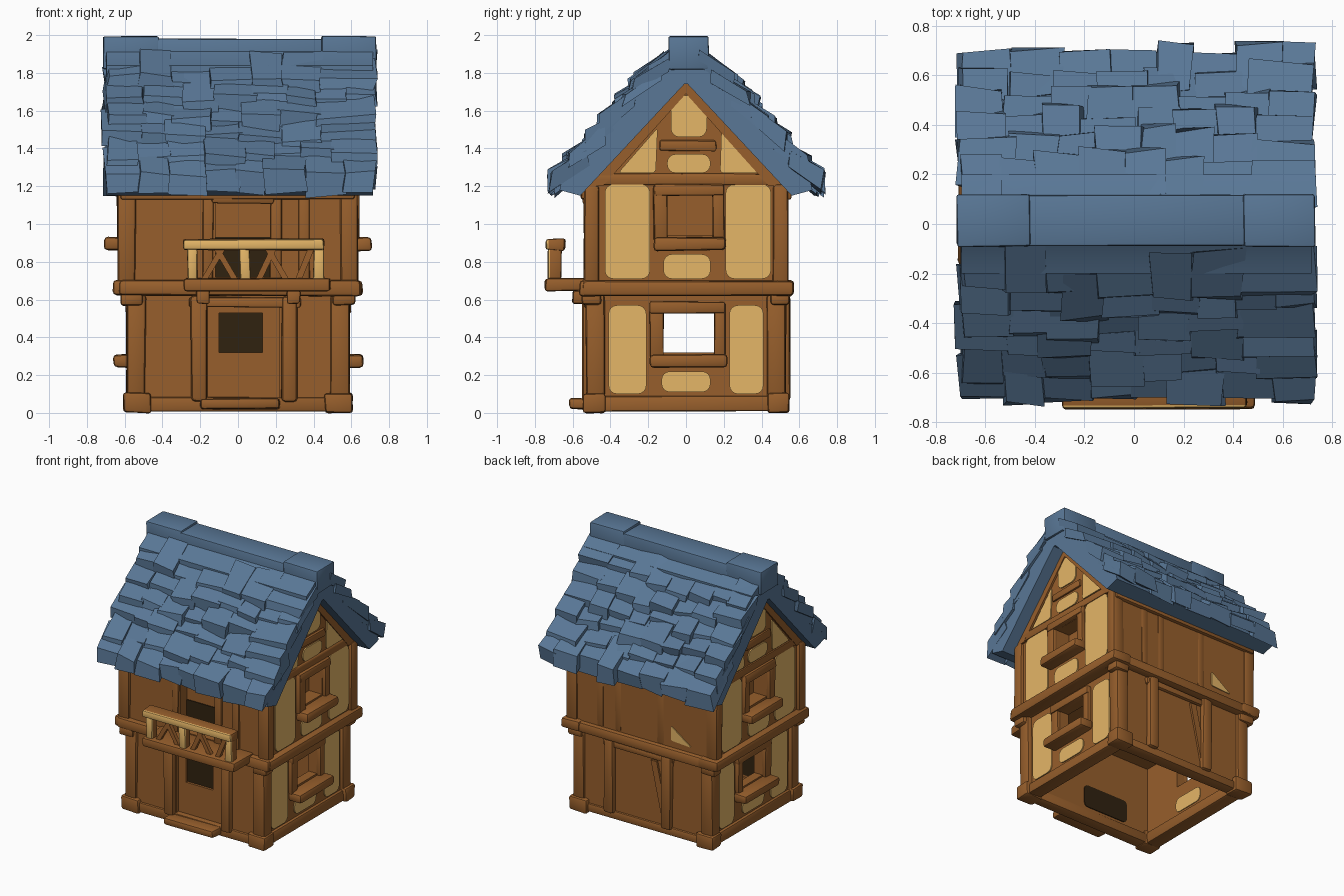
import bpy, bmesh, math, random
from mathutils import Vector, Matrix

random.seed(4)
cube = bpy.data.objects.get("Cube")
if cube:
    bpy.data.objects.remove(cube, do_unlink=True)


def material(name, *rgb):
    m = bpy.data.materials.new(name)
    m.use_nodes = True
    m.diffuse_color = (*rgb, 1)
    m.node_tree.nodes["Principled BSDF"].inputs["Base Color"].default_value = (*rgb, 1)
    return m


WOOD = material("brown wood", .31, .114, .025)
PLASTER = material("tan plaster", .78, .465, .135)
SLATE = material("blue slate", .1, .185, .305)
DARK = material("dark opening", .03, .016, .005)
parts = []


def finish(name, bm, *mats):
    bmesh.ops.recalc_face_normals(bm, faces=bm.faces)
    mesh = bpy.data.meshes.new(name)
    bm.to_mesh(mesh)
    bm.free()
    for m in mats:
        mesh.materials.append(m)
    ob = bpy.data.objects.new(name, mesh)
    bpy.context.collection.objects.link(ob)
    parts.append(ob)
    return ob


def jitter(verts, amount):
    for v in verts:
        v.co += Vector([random.uniform(-amount, amount) for _ in range(3)])


# Box from ranges along x, y, z, slightly crooked with worn edges
def box(name, x, y, z, mat=WOOD, bevel=.012, wobble=.005):
    bm = bmesh.new()
    bmesh.ops.create_cube(bm, size=1)
    for v in bm.verts:
        v.co = [r[0] + (c + .5) * (r[1] - r[0]) for c, r in zip(v.co, (x, y, z))]
    jitter(bm.verts, wobble)
    if bevel:
        bmesh.ops.bevel(bm, geom=bm.edges[:], offset=bevel, segments=2, profile=.5, affect='EDGES')
    return finish(name, bm, mat)


# Outline extruded along x (points are y, z) or along y (points are x, z)
def prism(name, pts, lo, hi, mat=WOOD, axis='x', rounding=0):
    bm = bmesh.new()
    verts = [bm.verts.new((lo, a, b) if axis == 'x' else (a, lo, b)) for a, b in pts]
    bm.faces.new(verts)
    if rounding:
        bmesh.ops.bevel(bm, geom=bm.verts[:], offset=rounding, segments=4, profile=.5, affect='VERTICES')
    ext = bmesh.ops.extrude_face_region(bm, geom=bm.faces[:])
    shift = Vector((hi - lo, 0, 0) if axis == 'x' else (0, hi - lo, 0))
    bmesh.ops.translate(bm, vec=shift, verts=[g for g in ext["geom"] if isinstance(g, bmesh.types.BMVert)])
    return finish(name, bm, mat)


def rect(a, b, c, d):
    return [(a, c), (b, c), (b, d), (a, d)]


def cut(ob, *ranges):
    cutter = box("cutter", *ranges, bevel=0, wobble=0)
    cutter.hide_render = True
    mod = ob.modifiers.new("cut", 'BOOLEAN')
    mod.operation, mod.solver, mod.object = 'DIFFERENCE', 'EXACT', cutter
    bpy.context.view_layer.update()
    ob.data = bpy.data.meshes.new_from_object(ob.evaluated_get(bpy.context.evaluated_depsgraph_get()))
    ob.modifiers.clear()
    parts.remove(cutter)
    bpy.data.objects.remove(cutter, do_unlink=True)


# Lower storey: hollow, open below, windows through both sides, front door
LOW_WIN = ((-.12, .15), (.32, .53))
UP_WIN = ((-.1, .14), (.94, 1.15))
lower = box("lower_walls", (-.56, .56), (-.51, .51), (.02, .64), bevel=0, wobble=0)
cut(lower, (-.49, .49), (-.44, .44), (-.1, .6))
cut(lower, (-1, 1), *LOW_WIN)
cut(lower, (-.16, .22), (-.6, -.485), (.08, .58))
cut(lower, (-.1, .13), (-.6, -.46), (.32, .53))
prism("door_window", rect(-.1, .13, .32, .53), -.467, -.46, DARK, 'y')
prism("inner_door_gap", rect(-.3, .08, .1, .27), -.44, -.434, DARK, 'y', .03)

# Upper storey with gables, recessed windows and balcony doorway
upper = prism("upper_walls", [(-.52, .62), (.53, .62), (.53, 1.2), (0, 1.77), (-.52, 1.2)], -.61, .61)
for side in (-1, 1):
    cut(upper, sorted((side * .5, side)), *UP_WIN)
cut(upper, (-.12, .17), (-.6, -.44), (.72, 1.12))
prism("balcony_doorway", rect(-.12, .17, .72, .93), -.447, -.441, DARK, 'y')

# Plaster panels on the gable sides
LOW_PANELS = [rect(-.41, -.21, .1, .57), rect(.23, .41, .1, .57), rect(-.13, .13, .11, .22)]
UP_PANELS = [rect(-.43, -.19, .71, 1.21), rect(.21, .45, .71, 1.21), rect(-.12, .13, .71, .84),
             rect(-.08, .11, 1.46, 1.68), rect(-.1, .13, 1.27, 1.37),
             [(-.36, 1.27), (-.16, 1.27), (-.15, 1.51)], [(.18, 1.27), (.39, 1.27), (.19, 1.57)]]


def span(s, a, b):
    return tuple(sorted((s * a, s * b)))


for s, tag in ((-1, "right"), (1, "left")):
    for pts in LOW_PANELS:
        prism(tag + "_lower_plaster", pts, s * .56, s * .568, PLASTER, rounding=.045)
    prism(tag + "_inner_plaster", LOW_PANELS[-1], s * .49, s * .484, PLASTER, rounding=.04)
    for pts in UP_PANELS:
        prism(tag + "_upper_plaster", pts, s * .61, s * .618, PLASTER, rounding=.045 if len(pts) > 3 else .02)

    # Window frames, lintels and sills
    for (y, z), x, out, label in ((LOW_WIN, .55, .66, "lower"), (UP_WIN, .6, .71, "upper")):
        name = tag + "_" + label + "_window_"
        for a, b in ((y[0] - .07, y[0]), (y[1], y[1] + .06)):
            box(name + "jamb", span(s, x, x + .04), (a, b), (z[0] - .03, z[1] + .05))
        box(name + "lintel", span(s, x, x + .045), (y[0] - .07, y[1] + .06), (z[1], z[1] + .06))
        box(name + "sill", span(s, x, out), (y[0] - .07, y[1] + .07), (z[0] - .08, z[0] - .01), bevel=.02)

    # Side timbers
    box(tag + "_base_beam", span(s, .48, .585), (-.5, .5), (.01, .09))
    box(tag + "_belt_beam", span(s, .5, .66), (-.55, .57), (.62, .7), bevel=.02)
    box(tag + "_tie_beam", span(s, .6, .625), (-.48, .48), (1.205, 1.265))
    box(tag + "_collar_beam", span(s, .6, .625), (-.14, .16), (1.385, 1.445))
    for t in (-1, 1):
        prism(tag + "_rake_timber", [(t * .52, 1.2), (0, 1.765), (0, 1.69), (t * .44, 1.2)], s * .6, s * .625)
        box(tag + "_lower_post", span(s, .49, .59), span(t, .43, .53), (.05, .63), bevel=.02)
        box(tag + "_upper_post", span(s, .54, .635), span(t, .46, .54), (.68, 1.21), bevel=.02)
        box(tag + "_corner_foot", span(s, .46, .605), span(t, .43, .545), (0, .105), bevel=.015)
        box(tag + "_post_cap", span(s, .5, .62), span(t, .45, .55), (.57, .64), bevel=.02)

# Front and back timbers
for s, tag in ((-1, "front"), (1, "back")):
    box(tag + "_base_beam", (-.5, .5), span(s, .43, .525), (.01, .08))
    box(tag + "_belt_beam", (-.63, .65), span(s, .46, .565), (.62, .7), bevel=.02)
    box(tag + "_lintel", (-.26, .33), span(s, .5, .535), (.56, .61))
    for x in (-.25, .23):
        box(tag + "_door_post", (x, x + .085), span(s, .5, .55), (.06, .62), bevel=.02)
    for x in (-.19, .17, .32):
        box(tag + "_upper_stud", (x, x + .06), span(s, .5, .535), (.7, 1.2))
    box(tag + "_eave_beam", (-.62, .62), span(s, .48, .555), (1.13, 1.2))
prism("back_plaster", [(-.25, .75), (-.25, .86), (-.42, .74)], .53, .537, PLASTER, 'y', .012)
prism("back_brace", [(-.22, .1), (-.17, .1), (-.07, .55), (-.12, .55)], .51, .525, WOOD, 'y')
box("doorway_lintel", (-.14, .19), (-.55, -.5), (1.11, 1.17))
box("door_step", (-.2, .22), (-.62, -.48), (.02, .075), bevel=.015)

# Balcony: deck, posts, rail and crossed balusters
box("balcony_deck", (-.29, .49), (-.745, -.5), (.645, .71), bevel=.015)
for x in (-.22, .26):
    box("balcony_bracket", (x, x + .07), (-.6, -.5), (.58, .65))


# Timber painted tan on its front, worn edges included
def tan_timber(name, *ranges):
    ob = box(name, *ranges, mat=PLASTER, bevel=.012)
    ob.data.materials.append(WOOD)
    for f in ob.data.polygons:
        f.material_index = int(f.normal.y > -.2)


tan_timber("balcony_rail", (-.29, .455), (-.745, -.64), (.86, .92))
for x in (-.27, .01, .4):
    tan_timber("balcony_post", (x, x + .055), (-.73, -.66), (.7, .87))
for a, b in ((-.2, -.1), (-.03, -.13), (.09, .17), (.24, .14), (.3, .37)):
    prism("baluster", [(a, .7), (a + .035, .7), (b + .035, .87), (b, .87)], -.71, -.68, WOOD, 'y')

# Roof body
half = [(.1, 1.88), (.65, 1.26), (.67, 1.18), (.56, 1.15)]
outline = half + [(0, 1.75)] + [(-y, z) for y, z in reversed(half)]
prism("roof_body", outline, -.695, .715, SLATE)

# Overlapping crooked shingles in rows, sloping but with upright lower ends
ROWS = 6
for s, tag in ((-1, "front"), (1, "back")):
    bm = bmesh.new()
    for row in range(ROWS):
        x = -.695 + random.uniform(-.015, .015)
        while x < .68:
            w = random.uniform(.13, .22)
            if x + w > .6:
                w = .72 - x
            k = row + random.uniform(-.2, .2) * (row > 0)
            thick = random.uniform(.07, .095) + .03 * (row == 0)
            reach = random.uniform(-.025, .015)
            centre = Vector((x + w / 2, s * (.62 - .087 * k + reach), 1.285 + .104 * k))
            shear = Matrix.Identity(4)
            shear[2][1] = -s * random.uniform(.6, .85)
            shape = Matrix.Diagonal((w + .01, .19, thick, 1))
            made = bmesh.ops.create_cube(bm, size=1, matrix=Matrix.Translation(centre) @ shear @ shape)
            jitter(made["verts"], .016)
            x += w
    finish(tag + "_shingles", bm, SLATE)

# Ridge caps and their flared skirt
skirt = [(.08, 1.92), (.13, 1.88), (.2, 1.84), (.2, 1.74)]
prism("ridge_skirt", skirt + [(-y, z) for y, z in reversed(skirt)], -.695, .715, SLATE)
for a, b, top in ((-.715, -.42, 1.995), (-.43, .45, 1.98), (.44, .73, 1.995)):
    box("ridge_cap", (a, b), (-.09, .12), (1.82, top), SLATE, .01, .004)

# Soft shading with sharp corners kept
bpy.ops.object.select_all(action='DESELECT')
for ob in parts:
    ob.select_set(True)
bpy.context.view_layer.objects.active = parts[0]
bpy.ops.object.shade_smooth_by_angle(angle=math.radians(35))
